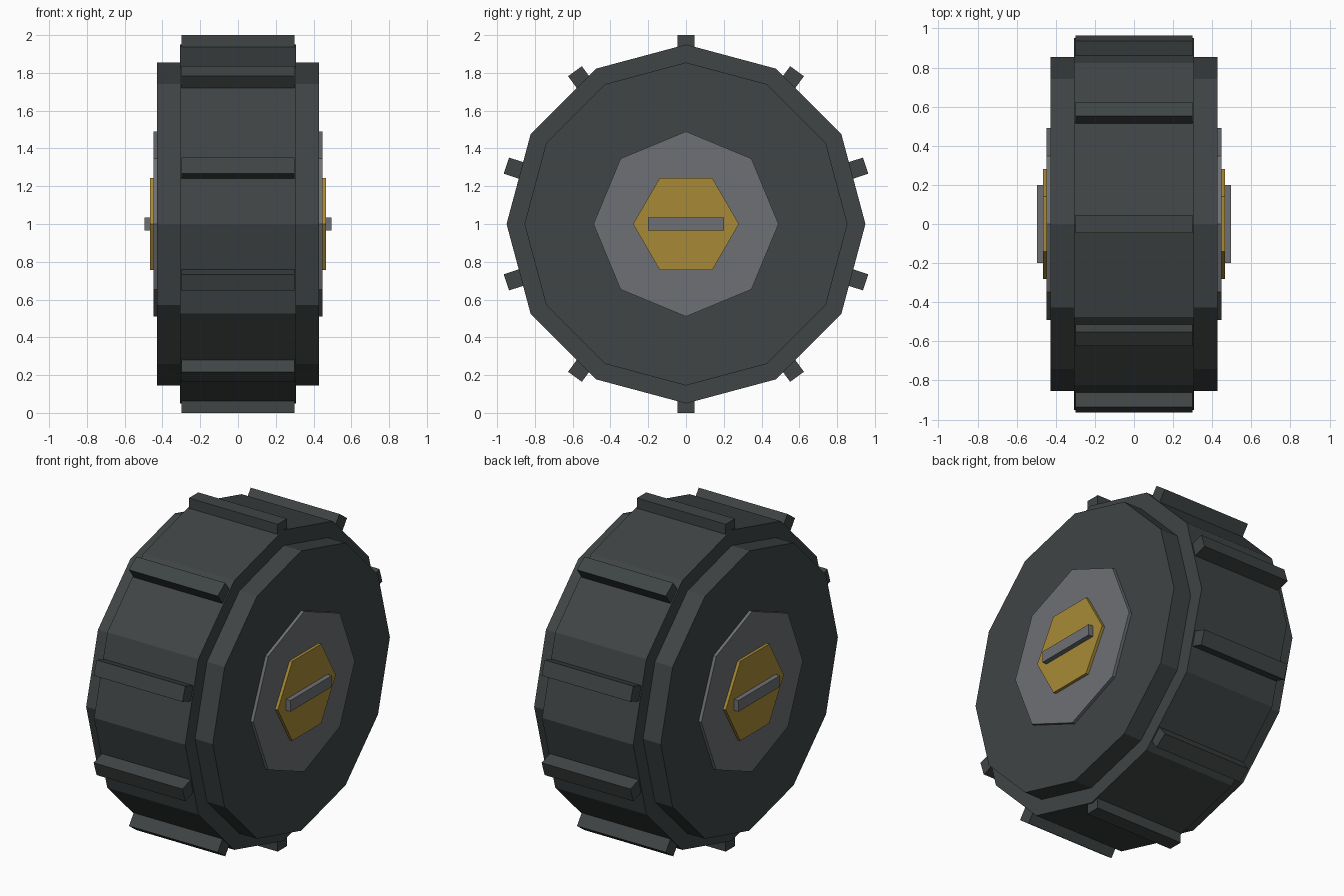
import bpy, bmesh, math
from mathutils import Matrix

if "Cube" in bpy.data.objects:
    bpy.data.objects.remove(bpy.data.objects["Cube"])

CENTRE_Z = 1.0


def material(name, rgb):
    m = bpy.data.materials.new(name)
    m.diffuse_color = (*rgb, 1)
    m.use_nodes = True
    m.node_tree.nodes["Principled BSDF"].inputs["Base Color"].default_value = m.diffuse_color
    return m


RUBBER = material("dark rubber", (0.050, 0.058, 0.058))
STEEL = material("grey metal", (0.153, 0.160, 0.172))
BRASS = material("brass", (0.390, 0.255, 0.037))


def add_object(name, bm, mat):
    bmesh.ops.recalc_face_normals(bm, faces=bm.faces)
    mesh = bpy.data.meshes.new(name)
    bm.to_mesh(mesh)
    bm.free()
    mesh.materials.append(mat)
    obj = bpy.data.objects.new(name, mesh)
    obj.location.z = CENTRE_Z
    bpy.context.collection.objects.link(obj)
    return obj


def lathe(name, sides, profile, mat):
    """Faceted solid around the x axis from (x, radius) points, capped at both ends."""
    bm = bmesh.new()
    rings = []
    for x, r in profile:
        angles = [math.tau * i / sides for i in range(sides)]
        rings.append([bm.verts.new((x, r * math.cos(a), r * math.sin(a))) for a in angles])
    for a, b in zip(rings, rings[1:]):
        for i in range(sides):
            j = (i + 1) % sides
            bm.faces.new((a[i], a[j], b[j], b[i]))
    bm.faces.new(rings[0])
    bm.faces.new(rings[-1])
    return add_object(name, bm, mat)


def box(name, size, centre, mat, angle=0.0):
    """Box turned around the wheel axle by angle."""
    bm = bmesh.new()
    bmesh.ops.create_cube(bm, size=1, matrix=Matrix.Rotation(angle, 4, "X")
                          @ Matrix.Translation(centre) @ Matrix.Diagonal((*size, 1)))
    return add_object(name, bm, mat)


# Tyre: wide drum with a raised middle band
lathe("tyre", 12, [(-0.428, 0.855), (-0.308, 0.855), (-0.308, 0.95),
                   (0.308, 0.95), (0.308, 0.855), (0.428, 0.855)], RUBBER)

# Ten tread bars around the band
for i in range(10):
    box(f"tread_bar_{i + 1}", (0.60, 0.09, 0.10), (0, 0, 0.95), RUBBER, math.tau * i / 10)

# Hub plate, nut and slot bar on both sides
for side, s in (("left", -1), ("right", 1)):
    lathe(f"hub_plate_{side}", 8, [(s * 0.42, 0.49), (s * 0.447, 0.49)], STEEL)
    lathe(f"hub_nut_{side}", 6, [(s * 0.44, 0.28), (s * 0.465, 0.28)], BRASS)
    box(f"nut_bar_{side}", (0.04, 0.40, 0.068), (s * 0.475, 0, 0), STEEL)
